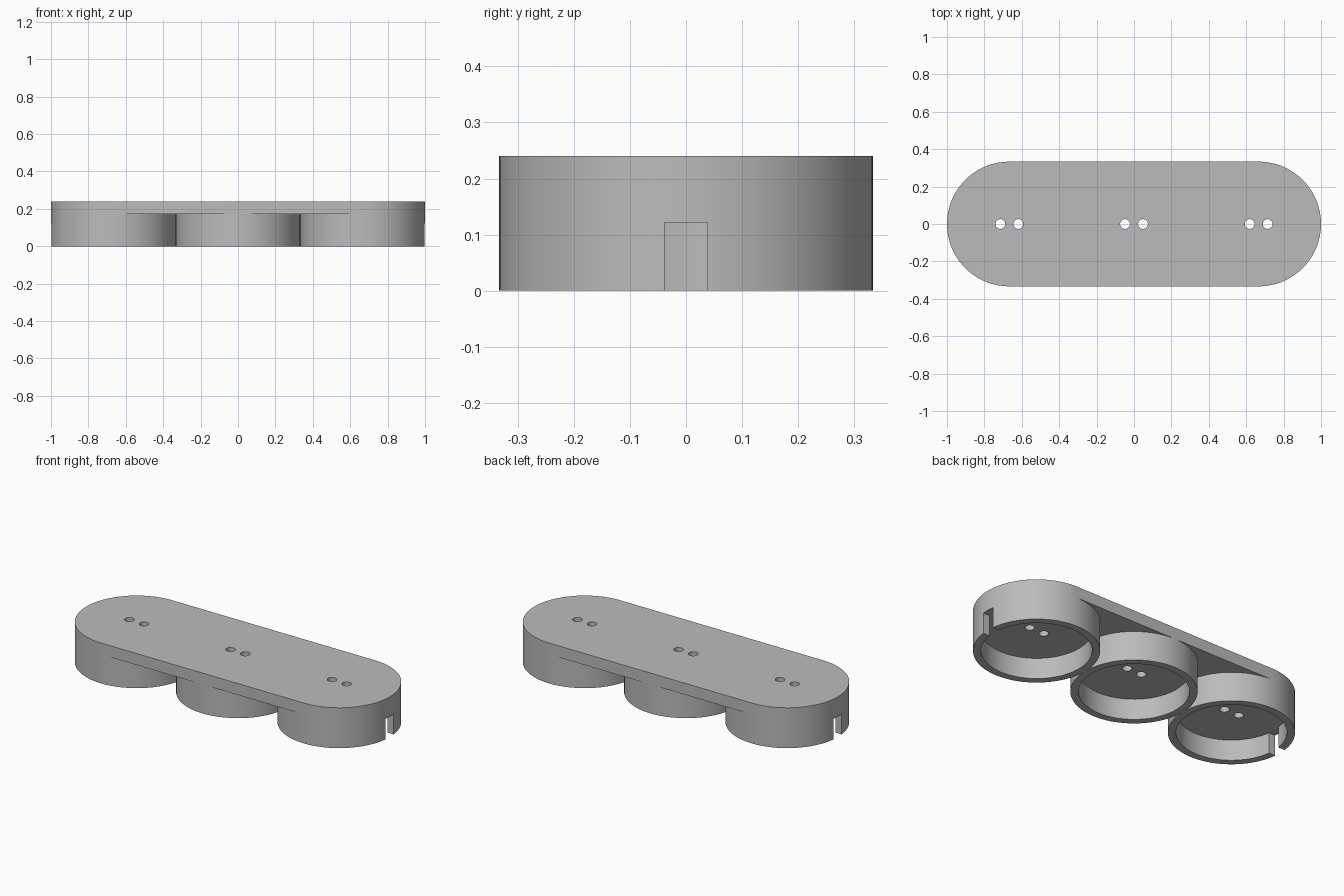
import bpy, bmesh, math

R, HEIGHT, PLATE_Z, CEILING = 1 / 3, 0.24, 0.172, 0.122
CENTRES = (-2 * R, 0, 2 * R)

if "Cube" in bpy.data.objects:
    bpy.data.objects.remove(bpy.data.objects["Cube"])

grey = bpy.data.materials.new("plain_grey")
grey.use_nodes = True
colour = (0.5, 0.5, 0.5, 1)
grey.diffuse_color = colour
grey.node_tree.nodes["Principled BSDF"].inputs["Base Color"].default_value = colour


def arc(cx, radius, start, sweep, steps):
    """Points on an arc about (cx, 0)."""
    return [(cx + radius * math.cos(start + sweep * i / steps),
             radius * math.sin(start + sweep * i / steps)) for i in range(steps + 1)]


def circle(cx, radius, steps=96):
    return arc(cx, radius, 0, 2 * math.pi, steps)[:-1]


def prism(name, outline, low, high):
    """Extrude a flat outline from low to high."""
    bm = bmesh.new()
    face = bm.faces.new([bm.verts.new((x, y, low)) for x, y in outline])
    top = bmesh.ops.extrude_face_region(bm, geom=[face])["geom"]
    bmesh.ops.translate(bm, vec=(0, 0, high - low),
                        verts=[v for v in top if isinstance(v, bmesh.types.BMVert)])
    bmesh.ops.recalc_face_normals(bm, faces=bm.faces)
    mesh = bpy.data.meshes.new(name)
    bm.to_mesh(mesh)
    bm.free()
    mesh.materials.append(grey)
    obj = bpy.data.objects.new(name, mesh)
    bpy.context.collection.objects.link(obj)
    return obj


def combine(body, tool, operation):
    """Apply a boolean and discard the tool."""
    mod = body.modifiers.new("combine", "BOOLEAN")
    mod.object, mod.operation, mod.solver = tool, operation, "EXACT"
    bpy.context.view_layer.objects.active = body
    bpy.ops.object.modifier_apply(modifier=mod.name)
    bpy.data.objects.remove(tool)


# Round-ended top plate
outline = arc(2 * R, R, -math.pi / 2, math.pi, 48) + arc(-2 * R, R, math.pi / 2, math.pi, 48)
body = prism("triple_cup_holder", outline, PLATE_Z, HEIGHT)

# Three round cups below the plate, each hollowed and pierced by two holes
for cx in CENTRES:
    combine(body, prism("cup", circle(cx, R), 0, PLATE_Z), "UNION")
for cx in CENTRES:
    combine(body, prism("recess", circle(cx, 0.291), -0.1, CEILING), "DIFFERENCE")
    for dx in (-0.048, 0.048):
        combine(body, prism("screw_hole", circle(cx + dx, 0.026, 32), 0.05, 0.4), "DIFFERENCE")

# Cable notch through the wall at each end
for side in (-1, 1):
    near, far, half = side * 0.9, side * 1.1, 0.0385
    notch = [(near, -half), (far, -half), (far, half), (near, half)]
    combine(body, prism("cable_notch", notch, -0.1, CEILING), "DIFFERENCE")

# Smooth walls with crisp rims
bpy.ops.object.select_all(action="DESELECT")
body.select_set(True)
bpy.context.view_layer.objects.active = body
bpy.ops.object.shade_smooth_by_angle(angle=math.radians(30))
